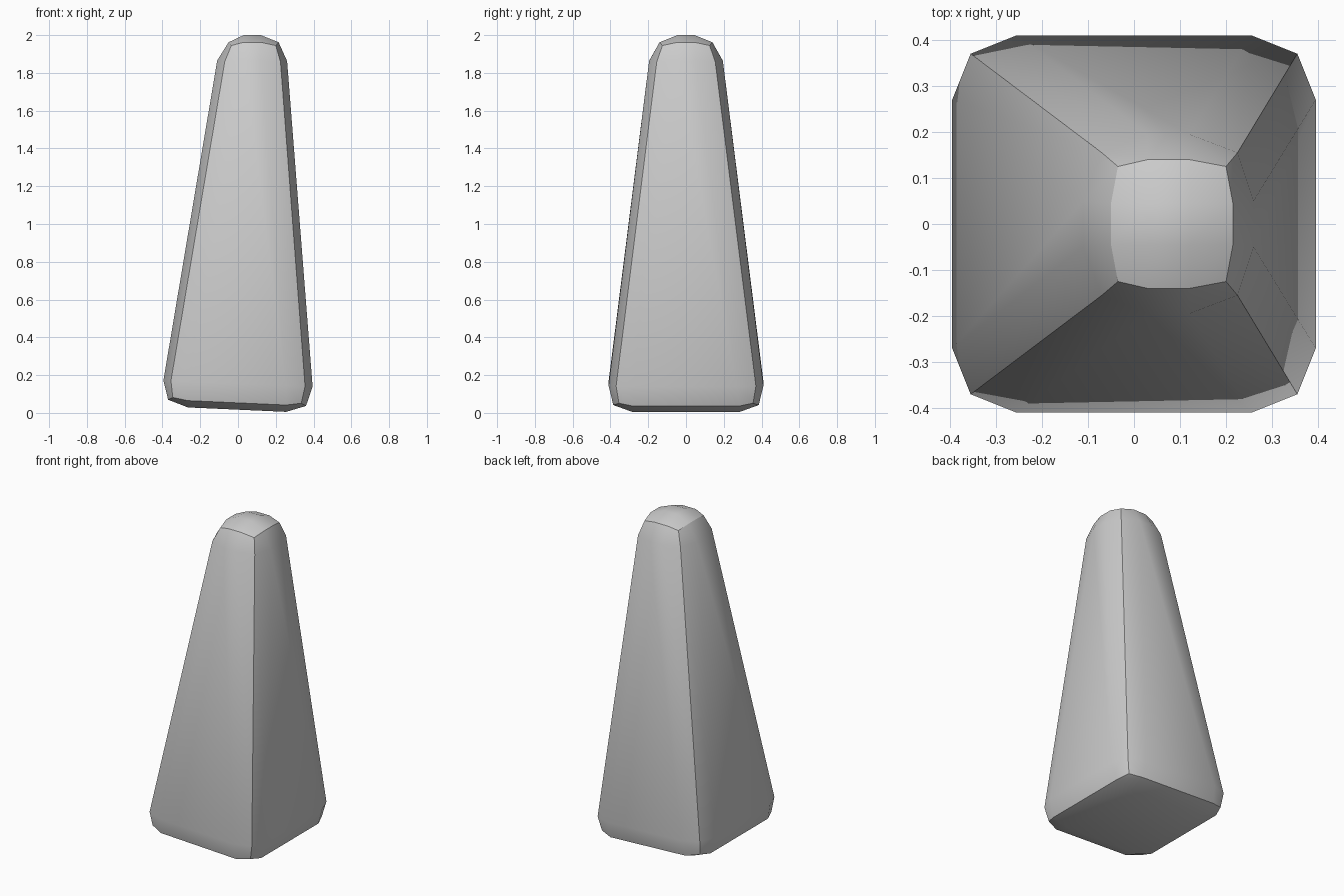
import bpy
import bmesh

default = bpy.data.objects.get("Cube")
if default:
    bpy.data.objects.remove(default, do_unlink=True)

# One plain grey for the whole body
grey = bpy.data.materials.new("plain_grey")
grey.use_nodes = True
colour = (0.6, 0.6, 0.6, 1)
grey.diffuse_color = colour
grey.node_tree.nodes["Principled BSDF"].inputs["Base Color"].default_value = colour

# Levels from the base up:
# x of side, corner, inner (left then right), y of inner, corner, side,
# heights of (inner cap, edge, corner) and the base tilt along x
LEVELS = [
    ((-.37, -.345, -.265, .255, .335, .36), (.285, .355, .385), (.017, .053, .066), .045),
    ((-.395, -.355, -.255, .255, .355, .395), (.27, .37, .41), (.155, .155, .155), .04),
    ((-.11, -.07, .03, .12, .225, .26), (.05, .155, .195), (1.865, 1.865, 1.86), .01),
    ((-.05, -.035, .03, .12, .2, .215), (.045, .125, .14), (2.0, 1.962, 1.945), 0),
]


def place(i, j, k):
    """Position of a grid point on the bulging, tapered block."""
    xs, ys, zs, tilt = LEVELS[k]
    end_x, end_y = i in (0, 3), j in (0, 3)
    left_inner = i < 2
    if not end_x:
        x = xs[2] if left_inner else xs[3]
    elif end_y:
        x = xs[1] if left_inner else xs[4]
    else:
        x = xs[0] if left_inner else xs[5]
    if not end_y:
        y = ys[0]
    else:
        y = ys[1] if end_x else ys[2]
    return x, y if j > 1 else -y, zs[end_x + end_y] - tilt * x


# Body: a gridded block whose six sides bulge between crisp ridges
bm = bmesh.new()
bmesh.ops.create_cube(bm, size=3)
bmesh.ops.subdivide_edges(bm, edges=bm.edges[:], cuts=2, use_grid_fill=True)
bm.normal_update()
for edge in bm.edges:
    a, b = edge.link_faces
    edge.smooth = a.normal.dot(b.normal) > 0.5
for face in bm.faces:
    face.smooth = True
for v in bm.verts:
    v.co = place(*(round(c + 1.5) for c in v.co))
bm.normal_update()

mesh = bpy.data.meshes.new("tapered_block")
bm.to_mesh(mesh)
bm.free()
mesh.materials.append(grey)
body = bpy.data.objects.new("tapered_block", mesh)
bpy.context.collection.objects.link(body)
